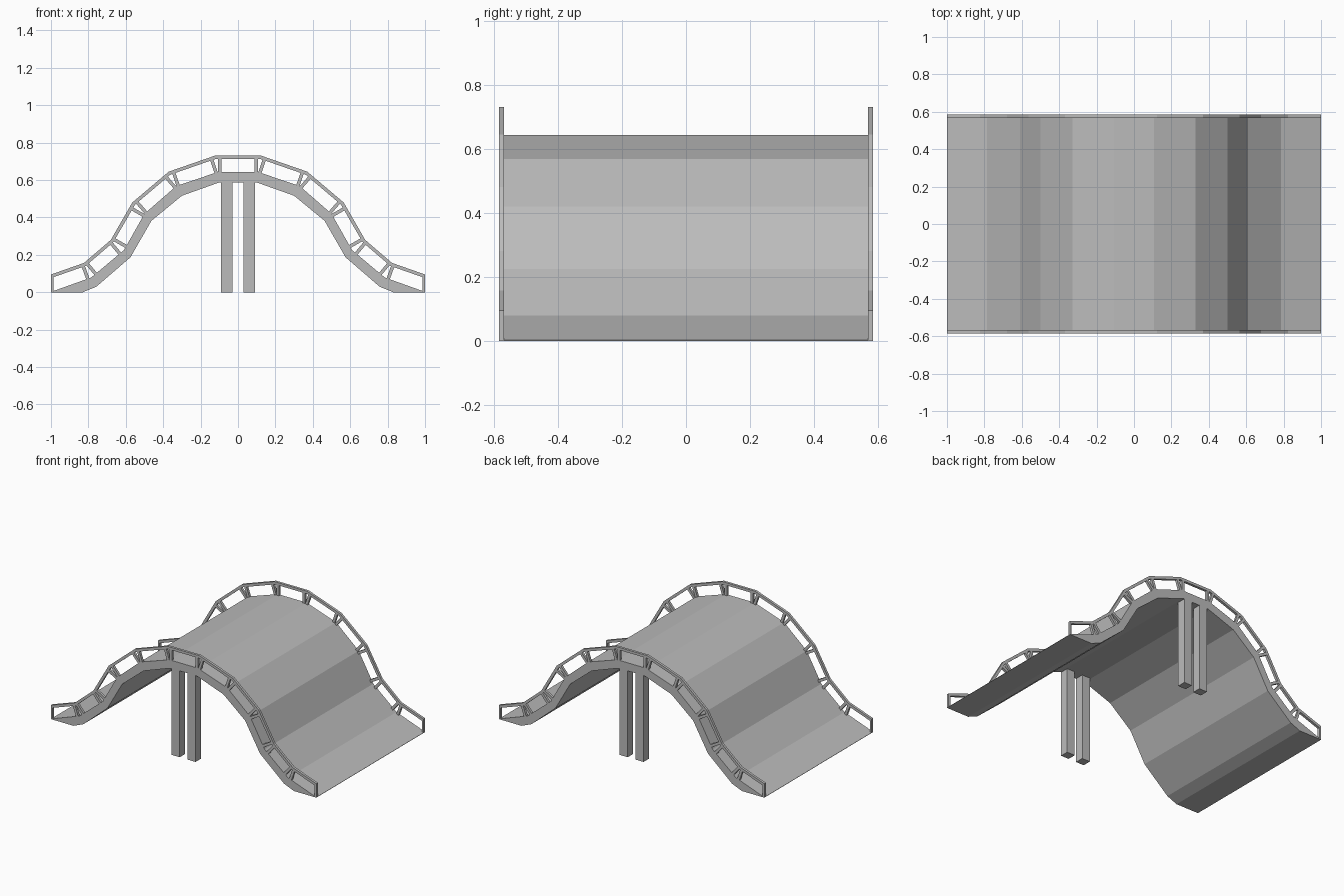
import bpy, bmesh
from mathutils import Vector

if "Cube" in bpy.data.objects:
    bpy.data.objects.remove(bpy.data.objects["Cube"])

W = 0.585        # half width
D = 0.017        # rail depth in y
T = 0.018        # rail bar thickness

# Mid grey used on every part
grey = bpy.data.materials.new("mid_grey")
grey.diffuse_color = (0.5, 0.5, 0.5, 1)
grey.use_nodes = True
grey.node_tree.nodes["Principled BSDF"].inputs["Base Color"].default_value = grey.diffuse_color


def prism(name, pts, y0, y1):
    """Extrude an x-z outline between two y values."""
    bm = bmesh.new()
    face = bm.faces.new([bm.verts.new((x, y0, z)) for x, z in pts])
    ext = bmesh.ops.extrude_face_region(bm, geom=[face])
    verts = [g for g in ext["geom"] if isinstance(g, bmesh.types.BMVert)]
    bmesh.ops.translate(bm, verts=verts, vec=(0, y1 - y0, 0))
    bmesh.ops.recalc_face_normals(bm, faces=bm.faces)
    me = bpy.data.meshes.new(name)
    bm.to_mesh(me)
    bm.free()
    me.materials.append(grey)
    ob = bpy.data.objects.new(name, me)
    bpy.context.collection.objects.link(ob)
    return ob


def mirrored(half):
    return [(-x, z) for x, z in reversed(half)] + list(half)


def inset(pts, d):
    """Mitred offset of a left-to-right polyline, downwards by d."""
    P = [Vector(p) for p in pts]
    out = []
    for i, p in enumerate(P):
        a = (p - P[i - 1]).normalized() if i else Vector((0, 0))
        b = (P[i + 1] - p).normalized() if i < len(P) - 1 else Vector((0, 0))
        if i in (0, len(P) - 1):
            t = a + b
            out.append((p.x, p.y - d / t.x))   # vertical cut at the ends
            continue
        na, nb = Vector((a.y, -a.x)), Vector((b.y, -b.x))
        m = (na + nb).normalized()
        q = p + m * d / m.dot(na)
        out.append((q.x, q.y))
    return out


# Half profiles, from the crown to the right end
deck_half = [(0.108, 0.643), (0.33, 0.568), (0.5, 0.42), (0.61, 0.225), (0.785, 0.079), (1.0, 0.002)]
under_half = [(0.098, 0.588), (0.30, 0.516), (0.463, 0.382), (0.575, 0.187), (0.757, 0.03), (0.83, 0.0), (1.0, 0.0)]
rail_half = [(0.122, 0.731), (0.37, 0.645), (0.565, 0.48), (0.68, 0.28), (0.823, 0.157), (1.0, 0.095)]

# Arched deck
prism("deck", mirrored(deck_half) + mirrored(under_half)[::-1], -W, W)

deck, rail = mirrored(deck_half), mirrored(rail_half)
rail_low = inset(rail, T)


def post(a, b, d):
    """Bar from a to b, growing by T along direction d."""
    return [tuple(a), tuple(b), tuple(b + d * T), tuple(a + d * T)]


for side, s in (("front", -1), ("back", 1)):
    y0, y1 = sorted((s * W, s * (W - D)))
    # Handrail following the arch
    prism(side + "_handrail", rail + rail_low[::-1], y0, y1)
    # Two posts per span, square to the span
    for i in range(len(deck) - 1):
        A, B = Vector(deck[i]), Vector(deck[i + 1])
        RA, RB = Vector(rail[i]), Vector(rail[i + 1])
        d = (B - A).normalized()
        n = Vector((-d.y, d.x))
        for base, top, k, u, end in ((A, RA, "left", d, i == 0),
                                     (B, RB, "right", -d, i == len(deck) - 2)):
            name = f"{side}_post_{i + 1}_{k}"
            if end:
                u = Vector((1 if i == 0 else -1, 0)) * 0.7
                pts = post(Vector((base.x, 0)), Vector((top.x, top.y - 0.005)), u)
            else:
                # keep the bar inside both the deck span and the rail span
                shift = max(0.0, (top - base).dot(u)) + 0.001
                foot = base + u * shift
                h = (top - base).dot(n)
                pts = post(foot - n * 0.008, foot + n * (h - T * 0.5), u)
            prism(name, pts, y0, y1)
    # Pair of square legs
    l0, l1 = sorted((s * W, s * (W - 0.058)))
    for side_x, x in (("left", -0.06), ("right", 0.06)):
        prism(f"{side}_leg_{side_x}",
              [(x - 0.03, 0), (x + 0.03, 0), (x + 0.03, 0.59), (x - 0.03, 0.59)], l0, l1)
